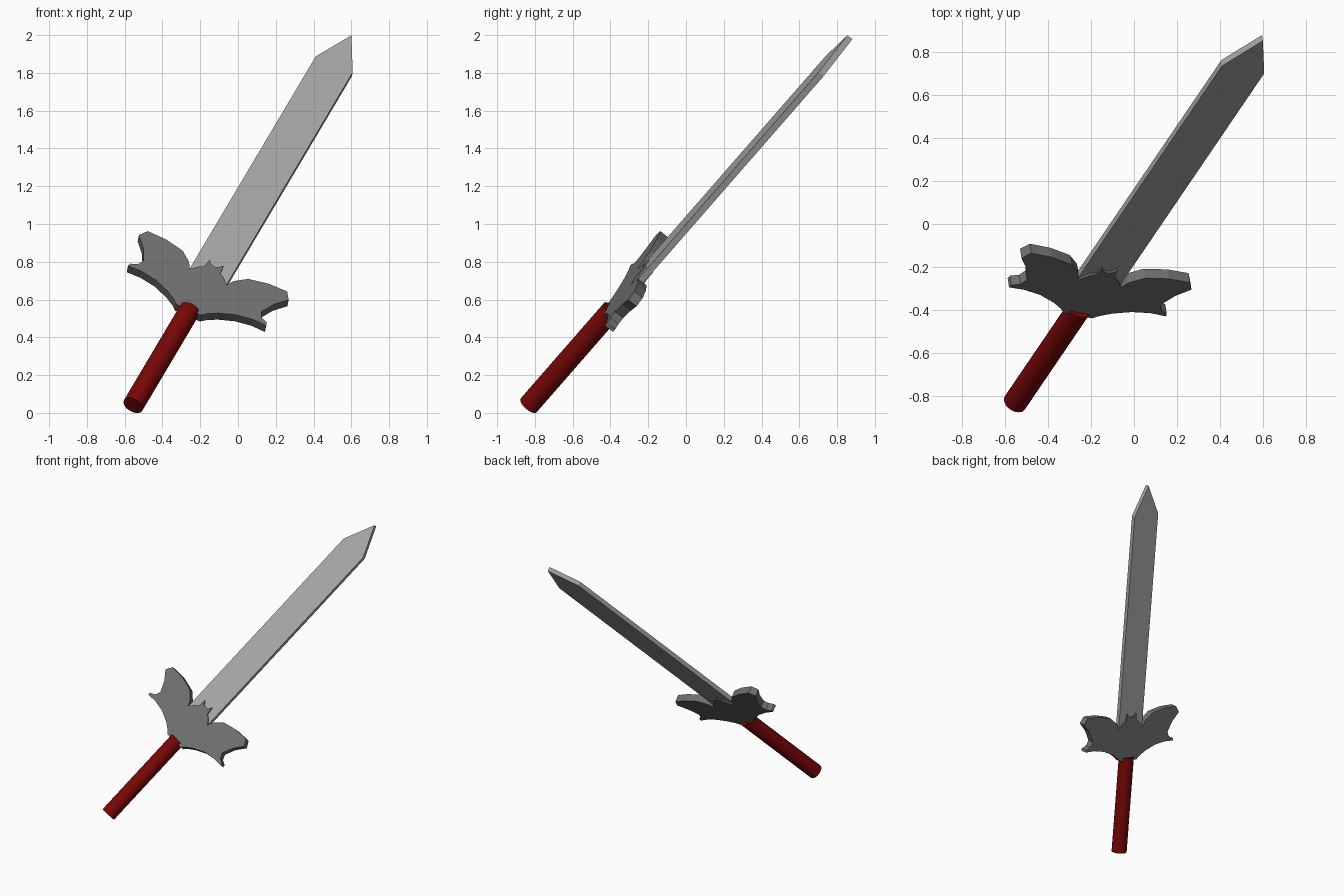
import bpy, bmesh, math
from mathutils import Vector, Matrix

if "Cube" in bpy.data.objects:
    bpy.data.objects.remove(bpy.data.objects["Cube"])

# Sword frame: local x = width, y = along the sword, z = front face normal
along = Vector((0.4085, 0.6005, 0.6880)).normalized()
width = Vector((0.904, -0.168, -0.392))
width = (width - along * width.dot(along)).normalized()
normal = width.cross(along)
frame = Matrix((width, along, normal)).transposed().to_4x4()
frame.translation = (-0.555, -0.833, 0.04)


def paint(obj, name, color):
    mat = bpy.data.materials.new(name)
    mat.diffuse_color = (*color, 1)
    mat.use_nodes = True
    mat.node_tree.nodes["Principled BSDF"].inputs["Base Color"].default_value = mat.diffuse_color
    obj.data.materials.append(mat)


def plate(name, half, thickness, shift=0.0):
    """Mirror a half outline (x, y) across x = 0 and extrude it to a flat plate."""
    mirrored = [(-x, y) for x, y in reversed(half) if x > 0]
    bm = bmesh.new()
    face = bm.faces.new([bm.verts.new((x + shift, y, -thickness / 2))
                         for x, y in half + mirrored])
    ext = bmesh.ops.extrude_face_region(bm, geom=[face])
    bmesh.ops.translate(bm, vec=(0, 0, thickness),
                        verts=[v for v in ext["geom"] if isinstance(v, bmesh.types.BMVert)])
    bmesh.ops.recalc_face_normals(bm, faces=bm.faces)
    mesh = bpy.data.meshes.new(name)
    bm.to_mesh(mesh)
    bm.free()
    obj = bpy.data.objects.new(name, mesh)
    bpy.context.collection.objects.link(obj)
    obj.matrix_world = frame
    return obj


# Flat pointed blade
blade = plate("blade", [(0, 2.832), (0.108, 2.608), (0.108, 0.85)], 0.034, -0.003)
paint(blade, "blade_steel", (0.38, 0.38, 0.38))

# Winged guard with a small two-pointed crown over the blade
guard = plate("guard", [
    (0, 1.044), (0.023, 1.05), (0.04, 1.074), (0.048, 1.018), (0.075, 1.0),
    (0.108, 0.963), (0.13, 1.005), (0.191, 1.057), (0.30, 1.082),
    (0.408, 1.084), (0.438, 1.037), (0.382, 0.97), (0.345, 0.893),
    (0.362, 0.856), (0.40, 0.838), (0.404, 0.82), (0.325, 0.822),
    (0.235, 0.806), (0.15, 0.77), (0.10, 0.738), (0.073, 0.712)], 0.056, 0.0)
paint(guard, "guard_dark_steel", (0.16, 0.16, 0.16))

# Round red handle
length, radius = 0.735, 0.056
bpy.ops.mesh.primitive_cylinder_add(vertices=32, radius=radius, depth=length)
handle = bpy.context.object
handle.name = "handle"
handle.matrix_world = (frame @ Matrix.Translation((0, length / 2, 0))
                       @ Matrix.Rotation(math.radians(90), 4, 'X'))
bpy.ops.object.shade_smooth_by_angle()
paint(handle, "handle_red", (0.19, 0.002, 0.002))
